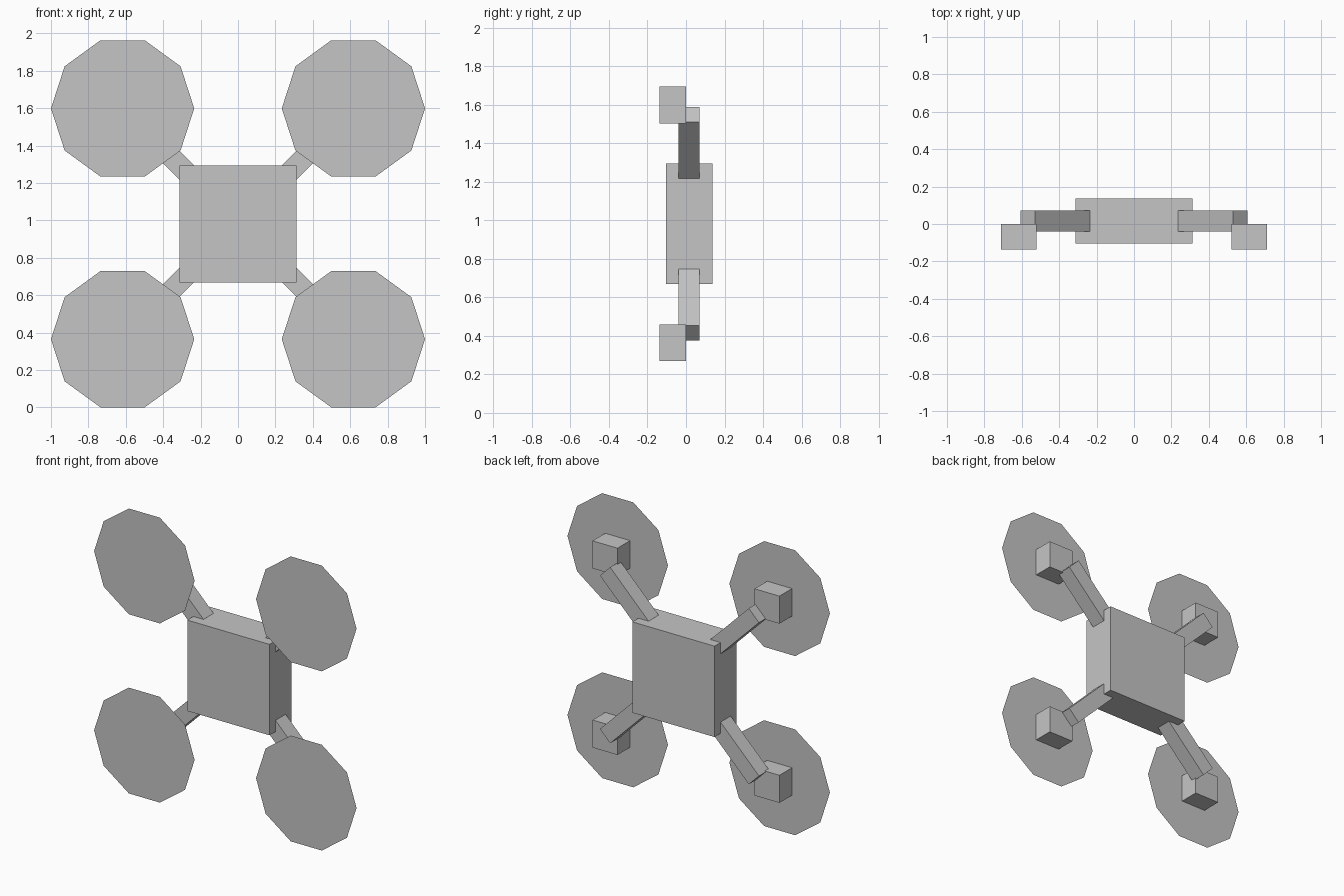
import bpy
from math import pi, sqrt
from mathutils import Matrix, Vector

cube = bpy.data.objects.get("Cube")
if cube:
    bpy.data.objects.remove(cube, do_unlink=True)

grey = bpy.data.materials.new("plain_grey")
grey.use_nodes = True
colour = (0.56, 0.56, 0.56, 1)
grey.diffuse_color = colour
grey.node_tree.nodes["Principled BSDF"].inputs["Base Color"].default_value = colour

MID_Z = 0.982      # height of the body centre
ROTOR = 0.617      # rotor offset from the body centre in x and z
FRONT = -0.137     # plane of the rotor discs


def finish(name):
    obj = bpy.context.object
    obj.name = obj.data.name = name
    obj.data.materials.append(grey)
    return obj


def box(name, centre, size, turn=0):
    bpy.ops.mesh.primitive_cube_add(size=1)
    obj = finish(name)
    obj.data.transform(Matrix.Translation(Vector(centre))
                       @ Matrix.Rotation(turn, 4, 'Y')
                       @ Matrix.Diagonal((*size, 1)))
    return obj


# Central body
box("body", (0, 0.016, MID_Z), (0.626, 0.242, 0.626))

# Four arms, each with a motor block and a flat ten-sided rotor disc
for side, sx in (("left", 1), ("right", -1)):
    for level, sz in (("upper", 1), ("lower", -1)):
        tag = f"{level}_{side}"
        reach = 0.595 / sqrt(2)
        box(f"{tag}_arm", (sx * reach, 0.016, MID_Z + sz * reach),
            (0.414, 0.11, 0.11), -sx * sz * pi / 4)

        x, z = sx * ROTOR, MID_Z + sz * ROTOR
        box(f"{tag}_motor", (x, FRONT / 2, z), (0.19, -FRONT, 0.19))

        bpy.ops.mesh.primitive_circle_add(vertices=10, radius=0.383,
                                          fill_type='NGON')
        disc = finish(f"{tag}_rotor")
        disc.data.transform(Matrix.Translation((x, FRONT - 0.001, z))
                            @ Matrix.Rotation(pi / 2, 4, 'X')
                            @ Matrix.Rotation(pi / 2, 4, 'Z'))
